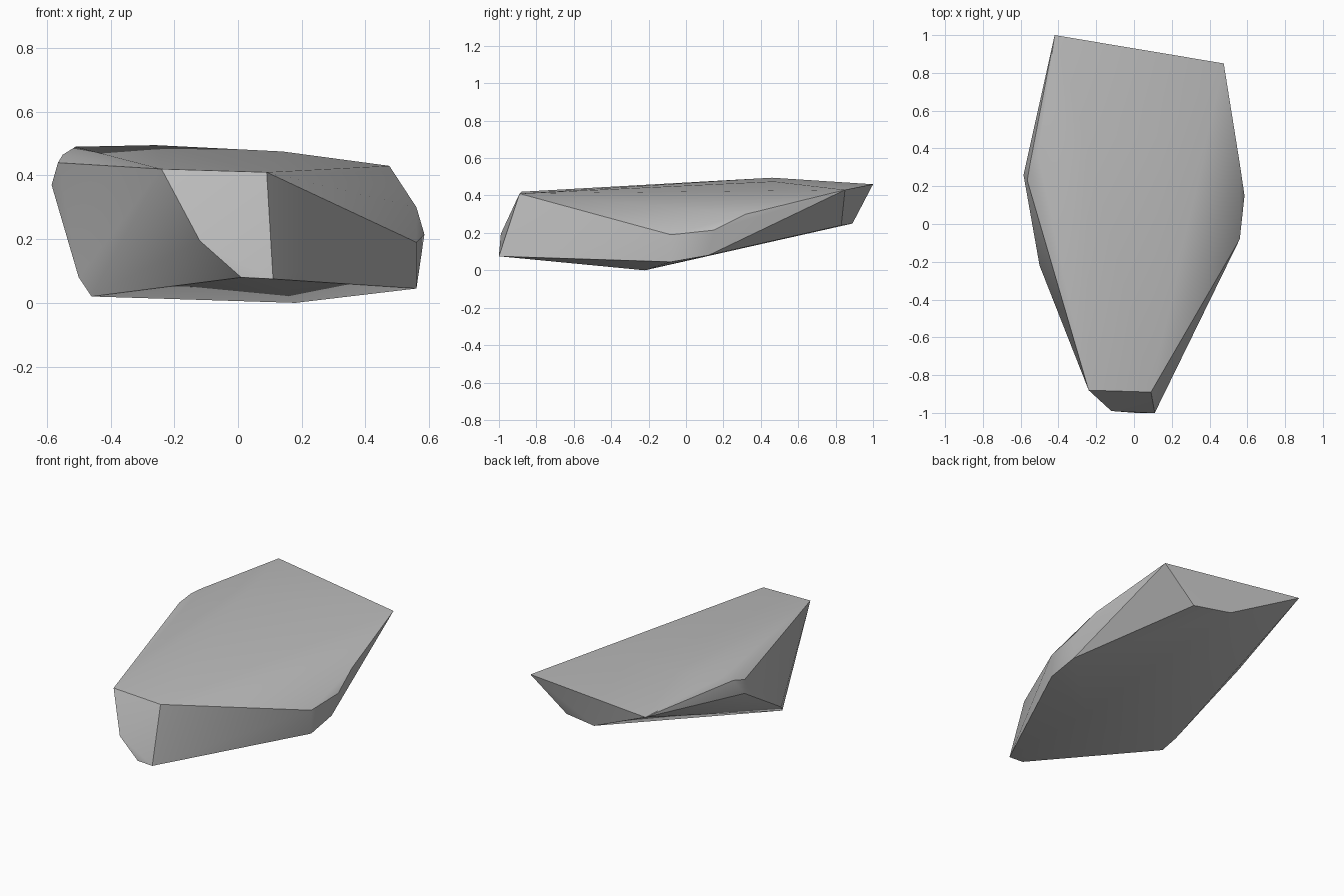
import bpy
import bmesh
import math

if "Cube" in bpy.data.objects:
    bpy.data.objects.remove(bpy.data.objects["Cube"], do_unlink=True)

# Stone colour
stone = bpy.data.materials.new("stone grey")
stone.use_nodes = True
grey = (0.5, 0.5, 0.5, 1)
stone.diffuse_color = grey
stone.node_tree.nodes["Principled BSDF"].inputs["Base Color"].default_value = grey

# Corner points of each side of the boulder
nose = [(-.24, -.88, .42), (.09, -.89, .41), (.11, -1, .075), (.01, -1, .08), (-.12, -.99, .195)]
tail = [(-.42, 1, .46), (.475, .85, .43), (.01, .89, .25), (.24, .83, .24)]
left_flank = [(.56, -.08, .19), (.585, .15, .215), (.56, .32, .3), (.56, -.08, .045), (.56, .12, .08)]
right_flank = [(-.51, .37, .49), (-.55, .32, .465), (-.565, .23, .44), (-.585, .26, .37),
               (-.5, -.22, .08), (-.46, -.29, .02)]
crown = [(-.26, .46, .495), (.14, .47, .475)]
underside = [(.18, -.22, 0)]

# Wrap the corners in a faceted skin
bm = bmesh.new()
for point in nose + tail + left_flank + right_flank + crown + underside:
    bm.verts.new(point)
hull = bmesh.ops.convex_hull(bm, input=bm.verts)
loose = [v for v in bm.verts if not v.link_faces]
bmesh.ops.delete(bm, geom=loose, context="VERTS")
bmesh.ops.recalc_face_normals(bm, faces=bm.faces)

mesh = bpy.data.meshes.new("boulder")
bm.to_mesh(mesh)
bm.free()
boulder = bpy.data.objects.new("boulder", mesh)
bpy.context.collection.objects.link(boulder)
mesh.materials.append(stone)

# Soft facets with crisp ridges
bpy.ops.object.select_all(action="DESELECT")
boulder.select_set(True)
bpy.context.view_layer.objects.active = boulder
bpy.ops.object.shade_smooth_by_angle(angle=math.radians(30))
